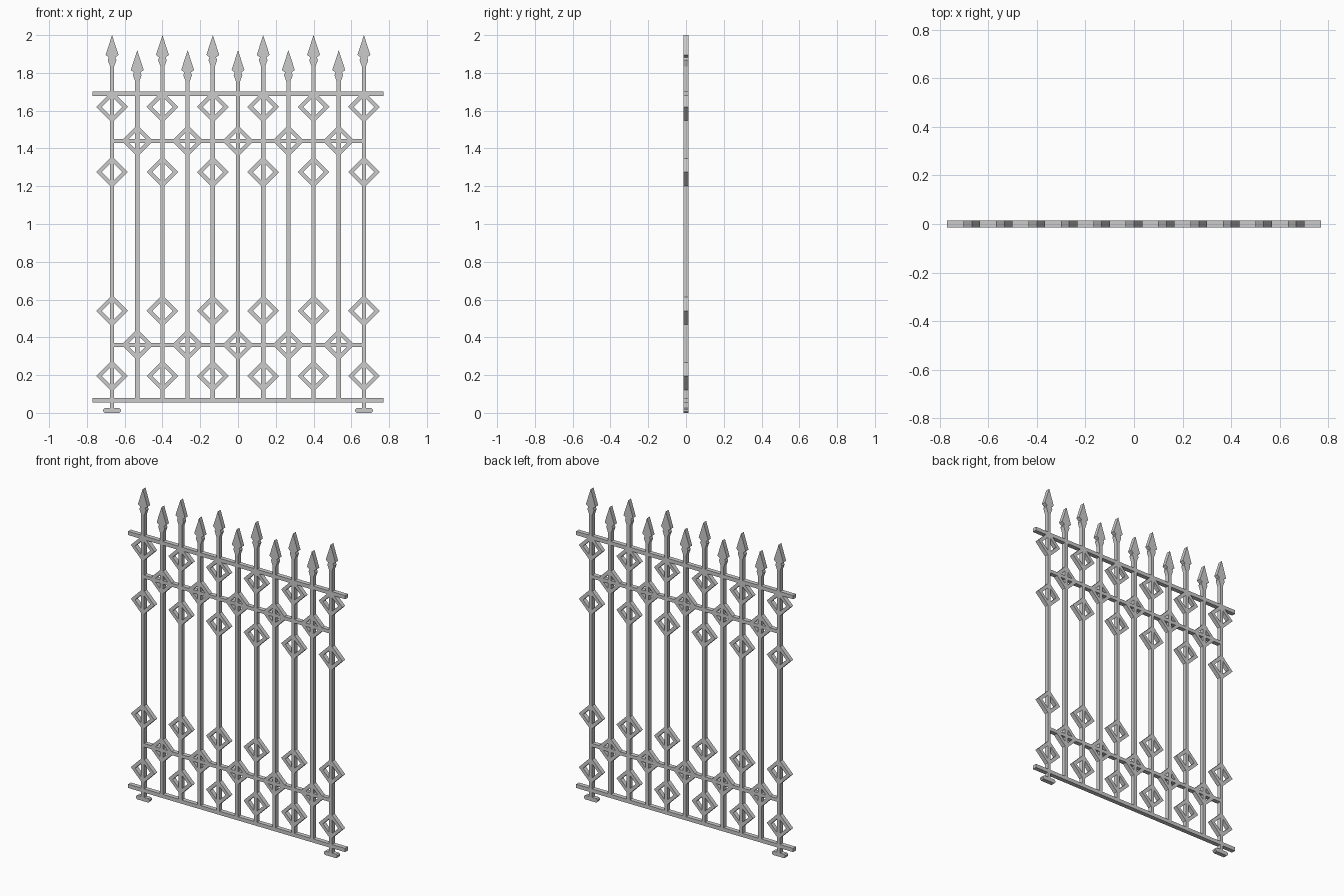
import bpy, bmesh

if "Cube" in bpy.data.objects:
    bpy.data.objects.remove(bpy.data.objects["Cube"])

D = 0.014      # half depth of all the flat ironwork
W = 0.011      # half width of the bars


def flat_part(name, outline, x=0, z=0, hole=None):
    """Extrude an x-z outline through the fence depth; hole = matching inner loop."""
    bm = bmesh.new()

    def loop(pts, y):
        return [bm.verts.new((x + px, y, z + pz)) for px, pz in pts]

    def walls(a, b):
        n = len(a)
        for i in range(n):
            j = (i + 1) % n
            bm.faces.new((a[i], a[j], b[j], b[i]))

    front, back = loop(outline, -D), loop(outline, D)
    walls(front, back)
    if hole:
        hf, hb = loop(hole, -D), loop(hole, D)
        walls(hf, hb)
        walls(front, hf)
        walls(back, hb)
    else:
        bm.faces.new(front)
        bm.faces.new(back)
    bmesh.ops.recalc_face_normals(bm, faces=bm.faces)
    me = bpy.data.meshes.new(name)
    bm.to_mesh(me)
    bm.free()
    ob = bpy.data.objects.new(name, me)
    bpy.context.collection.objects.link(ob)
    return ob


def bar(name, x0, x1, z0, z1):
    return flat_part(name, [(x0, z0), (x1, z0), (x1, z1), (x0, z1)])


def diamond(x, z):
    def rhomb(r):
        return [(r, 0), (0, r), (-r, 0), (0, -r)]
    flat_part("diamond_ring", rhomb(0.084), x, z, rhomb(0.054))


# Spearhead half profile, measured down from the tip
half = [(0.034, -0.105), (0.017, -0.118), (0.023, -0.132), (W, -0.165)]
spear = [(0, 0)] + half + [(-px, pz) for px, pz in reversed(half)]

# Pickets with spearheads and diamonds, alternating tall and short
for i in range(11):
    x = (i - 5) * 0.4 / 3
    tall = i % 2 == 0
    tip = 2.0 if tall else 1.92
    foot = 0.02 if i in (0, 10) else 0.07
    bar("picket", x - W, x + W, foot, tip - 0.165)
    flat_part("spearhead", spear, x, tip)
    for z in (0.195, 0.54, 1.275, 1.62) if tall else (0.36, 1.44):
        diamond(x, z)

# Outer rails and shorter inner rails
for z in (0.068, 1.69):
    bar("outer_rail", -0.77, 0.77, z - 0.012, z + 0.012)
for z in (0.36, 1.44):
    bar("inner_rail", -0.667, 0.667, z - W, z + W)

# Feet with bevelled ends
for s in (-1, 1):
    flat_part("foot", [(-0.04, 0), (0.04, 0), (0.047, 0.008), (0.047, 0.018),
                       (0.04, 0.025), (-0.04, 0.025), (-0.047, 0.018),
                       (-0.047, 0.008)], s * 0.667)
